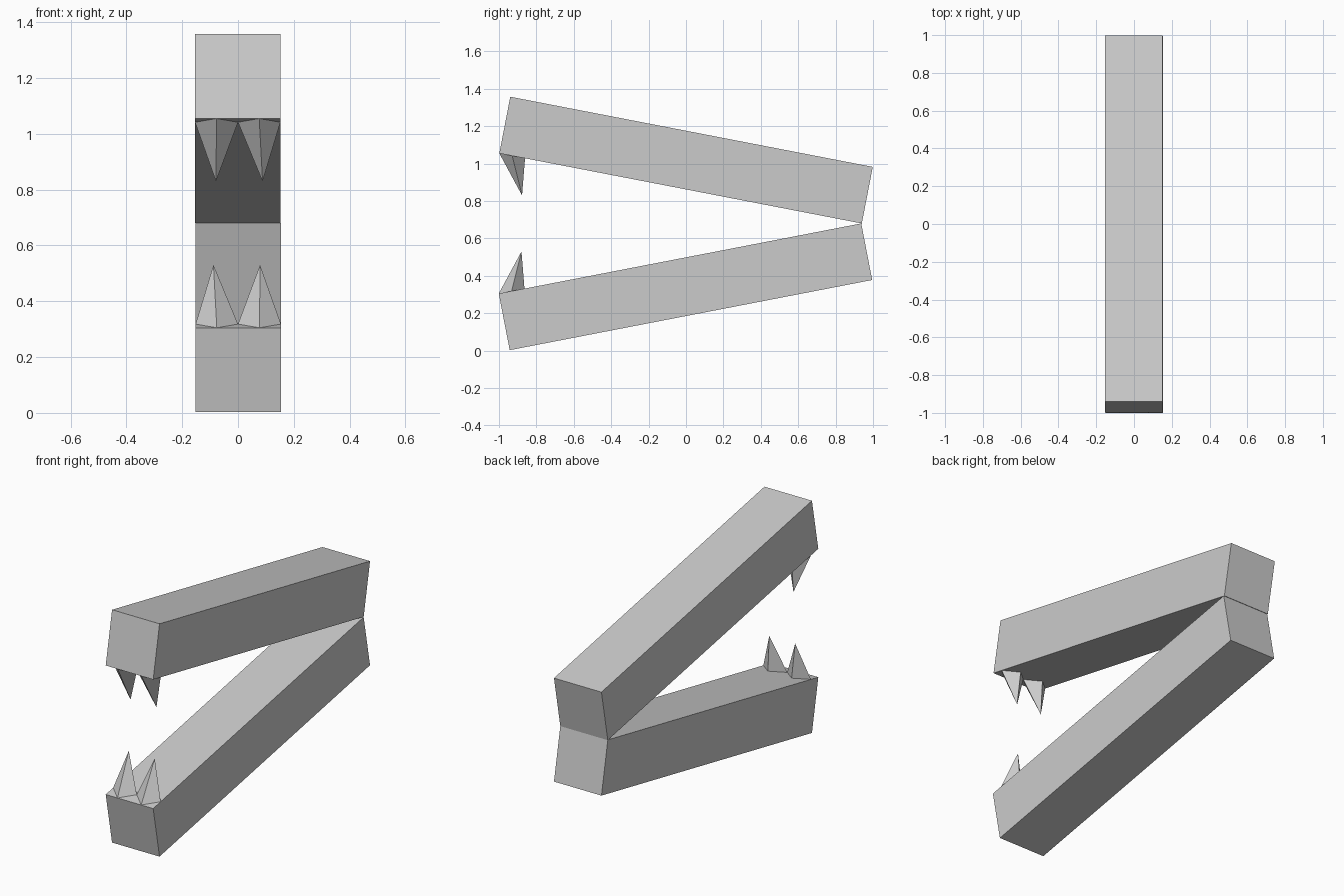
import bpy, bmesh, math
from mathutils import Vector

cube = bpy.data.objects.get("Cube")
if cube:
    bpy.data.objects.remove(cube, do_unlink=True)

grey = bpy.data.materials.new("plain grey")
grey.use_nodes = True
colour = (0.6, 0.6, 0.6, 1)
grey.diffuse_color = colour
grey.node_tree.nodes["Principled BSDF"].inputs["Base Color"].default_value = colour

TILT = math.radians(10.95)
HINGE_Z = 0.68
LENGTH, DEPTH = 1.974, 0.308
LEFT, RIGHT = 0.154, -0.152


def place(x, along, height, side, hinge_y):
    """Jaw space (distance from hinge, height above biting face) to world."""
    y = hinge_y - along * math.cos(TILT) - height * math.sin(TILT)
    z = -along * math.sin(TILT) + height * math.cos(TILT)
    return Vector((side * x, y, HINGE_Z + side * z))


def make_object(name, bm):
    bmesh.ops.recalc_face_normals(bm, faces=bm.faces)
    mesh = bpy.data.meshes.new(name)
    bm.to_mesh(mesh)
    bm.free()
    mesh.materials.append(grey)
    obj = bpy.data.objects.new(name, mesh)
    bpy.context.collection.objects.link(obj)


def make_jaw(name, side, hinge_y):
    # Long square beam
    bm = bmesh.new()
    bmesh.ops.create_cube(bm, size=1)
    for v in bm.verts:
        x = LEFT if v.co.x > 0 else RIGHT
        v.co = place(x, (v.co.y + 0.5) * LENGTH, (v.co.z - 0.5) * DEPTH, side, hinge_y)
    make_object(name + "_jaw", bm)

    # Two diamond-based fangs leaning back towards the hinge
    for label, x0, x1, tip_x in (("first", RIGHT, 0, -0.088), ("second", 0, LEFT, 0.079)):
        bm = bmesh.new()
        mid, centre = (x0 + x1) / 2, LENGTH - 0.07
        outline = ((mid, LENGTH), (x1, centre), (mid, LENGTH - 0.14), (x0, centre))
        base = [bm.verts.new(place(x, a, 0, side, hinge_y)) for x, a in outline]
        tip = bm.verts.new(place(tip_x, 1.812, 0.198, side, hinge_y))
        bm.faces.new(base)
        for i in range(4):
            bm.faces.new((base[i], base[(i + 1) % 4], tip))
        make_object(name + "_" + label + "_fang", bm)


make_jaw("lower", 1, 0.937)
make_jaw("upper", -1, 0.94)
